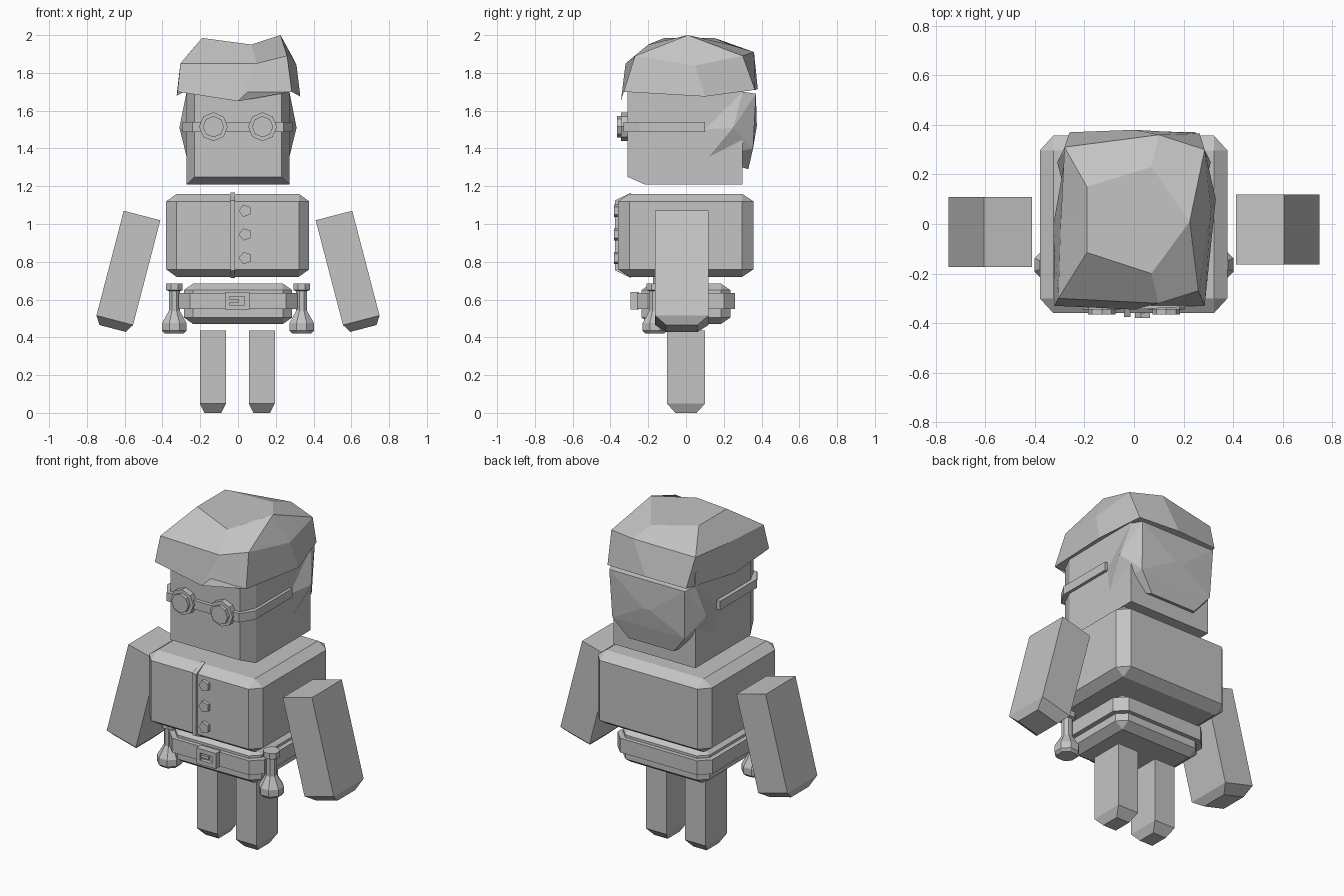
import bpy, bmesh, math
from mathutils import Matrix, Vector

if "Cube" in bpy.data.objects:
    bpy.data.objects.remove(bpy.data.objects["Cube"])

grey = bpy.data.materials.new("plain_grey")
grey.diffuse_color = (0.55, 0.55, 0.55, 1)
grey.use_nodes = True
grey.node_tree.nodes["Principled BSDF"].inputs["Base Color"].default_value = grey.diffuse_color


def finish(name, bm, matrix=None):
    bmesh.ops.recalc_face_normals(bm, faces=bm.faces)
    if matrix:
        bm.transform(matrix)
    me = bpy.data.meshes.new(name)
    bm.to_mesh(me)
    bm.free()
    me.materials.append(grey)
    ob = bpy.data.objects.new(name, me)
    bpy.context.collection.objects.link(ob)
    return ob


def hull(name, points, matrix=None):
    bm = bmesh.new()
    for p in points:
        bm.verts.new(p)
    res = bmesh.ops.convex_hull(bm, input=bm.verts)
    spare = {g for g in res["geom_interior"] + res["geom_unused"]
             if isinstance(g, bmesh.types.BMVert)}
    bmesh.ops.delete(bm, geom=list(spare), context='VERTS')
    bmesh.ops.dissolve_limit(bm, angle_limit=0.01, verts=bm.verts, edges=bm.edges)
    return finish(name, bm, matrix)


def chamfer_box(name, lo, hi, cut):
    """Box with every edge and corner cut back by cut = (x, y, z)."""
    pts = []
    for ix in (0, 1):
        for iy in (0, 1):
            for iz in (0, 1):
                idx = (ix, iy, iz)
                outer = [(lo, hi)[i][a] for a, i in enumerate(idx)]
                inner = [outer[a] + cut[a] * (1 - 2 * i) for a, i in enumerate(idx)]
                for a in range(3):
                    p = list(inner)
                    p[a] = outer[a]
                    pts.append(p)
    return hull(name, pts)


def box(name, lo, hi):
    return hull(name, [(x, y, z) for x in (lo[0], hi[0])
                       for y in (lo[1], hi[1]) for z in (lo[2], hi[2])])


def prism(name, outline, z0, z1):
    return hull(name, [(x, y, z) for x, y in outline for z in (z0, z1)])


def skin(name, rings):
    """Closed surface through a stack of rings with equal point counts."""
    bm = bmesh.new()
    vs = [[bm.verts.new(p) for p in ring] for ring in rings]
    n = len(vs[0])
    for a, b in zip(vs, vs[1:]):
        for i in range(n):
            bm.faces.new((a[i], a[(i + 1) % n], b[(i + 1) % n], b[i]))
    bm.faces.new(vs[0][::-1])
    bm.faces.new(vs[-1])
    bmesh.ops.remove_doubles(bm, verts=bm.verts, dist=0.001)
    return finish(name, bm)


def disc(name, x, z, r, y0, y1, sides, turn):
    """Flat polygonal stud facing the front."""
    ang = [turn + math.tau * i / sides for i in range(sides)]
    return hull(name, [(x + r * math.cos(a), y, z + r * math.sin(a))
                       for a in ang for y in (y0, y1)])


def limb(name, w, d, length, tip, inset, matrix):
    """Block hanging from its origin, with a tapered lower end."""
    pts = []
    for sx in (-1, 1):
        for sy in (-1, 1):
            x, y = sx * w / 2, sy * d / 2
            pts += [(x, y, 0), (x, y, -length),
                    (x - sx * inset[0], y - sy * inset[1], -length - tip)]
    return hull(name, pts, matrix)


# Head with a bevelled face
hull("head", [(s * x, y, z) for s in (-1, 1) for x, y, z in (
    (0.23, -0.31, 1.25), (0.23, -0.31, 1.75), (0.272, -0.22, 1.21),
    (0.272, -0.22, 1.78), (0.272, 0.30, 1.21), (0.272, 0.30, 1.78))])

# Faceted cap of hair on top: lower rim, brow ridge, crown
rim = [(-.32, -.33, 1.70), (0, -.345, 1.65), (.285, -.33, 1.70), (.33, .1, 1.675),
       (.265, .365, 1.71), (0, .38, 1.715), (-.26, .37, 1.71), (-.325, 0, 1.68)]
ridge = [(-.305, -.30, 1.85), (.1, -.32, 1.85), (.26, -.27, 1.89), (.31, .05, 1.84),
         (.285, .30, 1.89), (.10, .36, 1.91), (-.28, .31, 1.88), (-.295, .02, 1.86)]
crown = [(-.19, -.115, 1.985), (.07, -.20, 1.95), (.225, .01, 2.0), (.225, .01, 2.0),
         (.225, .01, 2.0), (.07, .23, 1.95), (-.19, .15, 1.985), (-.19, .02, 1.985)]
skin("top_hair", [rim, ridge, crown])

# Hair at the back of the head
hull("back_hair", [(s * x, y, z) for s in (-1, 1) for x, y, z in (
    (.272, .10, 1.50), (.272, .12, 1.355), (.31, .25, 1.51), (.25, .37, 1.69),
    (.272, .30, 1.70), (.15, .33, 1.29), (.24, .355, 1.40), (.02, .375, 1.52))])

# Goggles
prism("goggle_strap", [(.29, .1), (.29, -.25), (.24, -.332),
                       (-.24, -.332), (-.295, -.25), (-.295, .1)], 1.488, 1.54)
for x in (-0.13, 0.13):
    disc("goggle_rim", x, 1.515, 0.076, -0.345, -0.30, 8, math.pi / 2)
    disc("goggle_lens", x, 1.515, 0.056, -0.365, -0.34, 8, math.pi / 2)

# Torso with front placket and buttons
chamfer_box("torso", (-.38, -.36, .72), (.377, .357, 1.16), (.055, .06, .04))
hull("placket", [(x, y, z) for x in (-.04, -.015) for y, z in (
    (-.29, 1.166), (-.375, 1.125), (-.375, .755), (-.29, .713))])
for z in (1.07, 0.945, 0.82):
    disc("button", 0.038, z, 0.034, -0.38, -0.35, 5, math.pi)

# Hips and belt
chamfer_box("hips", (-.287, -.235, .47), (.287, .235, .685), (.05, .05, .035))
prism("belt", [(sx * x, sy * y) for sx in (-1, 1) for sy in (-1, 1)
               for x, y in ((.315, .20), (.255, .26))], 0.55, 0.635)

# Buckle frame, plate and prong
for x0, x1, z0, z1 in ((-.07, -.045, .547, .64), (.035, .06, .547, .64),
                       (-.05, .04, .547, .572), (-.05, .04, .615, .64)):
    box("buckle_frame", (x0, -.295, z0), (x1, -.25, z1))
box("buckle_plate", (-.06, -.272, .555), (.05, -.25, .63))
box("buckle_prong", (-.045, -.288, .585), (.005, -.265, .602))

# Flasks hanging from the belt
for x in (-0.337, 0.337):
    rings = []
    for r, z in ((.055, .42), (.07, .435), (.07, .475), (.032, .54), (.032, .645),
                 (.048, .65), (.048, .685)):
        rings.append([(x + r * math.cos(math.pi / 8 + i * math.pi / 4),
                       -.165 + r * math.sin(math.pi / 8 + i * math.pi / 4), z)
                      for i in range(8)])
    skin("flask", rings)

# Arms tilted outwards, legs straight
for s, y in ((1, -0.022), (-1, -0.032)):
    limb("arm", 0.2, 0.283, 0.573, 0.045, (0.028, 0.058),
         Matrix.Translation((s * 0.508, y, 1.045))
         @ Matrix.Rotation(math.radians(-14.6 * s), 4, 'Y'))
for x in (-0.133, 0.126):
    limb("leg", 0.138, 0.203, 0.385, 0.05, (0.025, 0.045),
         Matrix.Translation((x, 0, 0.435)))
